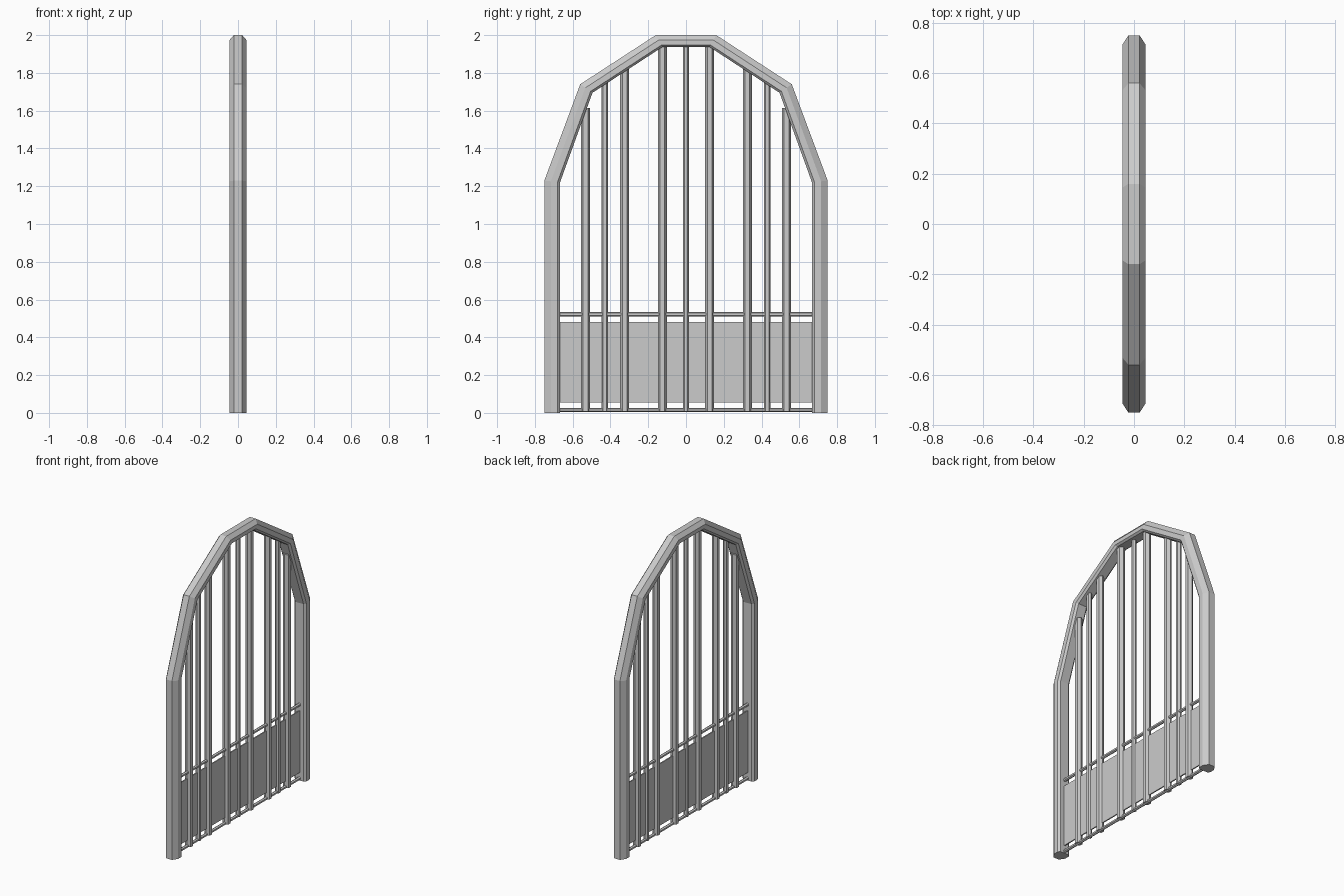
import bpy, bmesh, math
from mathutils import Matrix, Vector

if "Cube" in bpy.data.objects:
    bpy.data.objects.remove(bpy.data.objects["Cube"])

OUTER = [(0.75, 0.0), (0.75, 1.23), (0.56, 1.74), (0.16, 2.0)]
INNER = [(0.667, 0.0), (0.667, 1.22), (0.495, 1.695), (0.125, 1.937)]


def finish(name, bm):
    bmesh.ops.recalc_face_normals(bm, faces=bm.faces)
    me = bpy.data.meshes.new(name)
    bm.to_mesh(me)
    bm.free()
    ob = bpy.data.objects.new(name, me)
    bpy.context.collection.objects.link(ob)
    return ob


def both_sides(pts):
    return [(-y, z) for y, z in pts] + list(reversed(pts))


# arched frame: bevelled octagonal section mitred along the arch
def arch_frame():
    half = [(0.0, 0.022), (0.42, 0.045), (0.84, 0.045), (1.0, 0.032)]
    section = half + [(t, -x) for t, x in reversed(half)]
    bm = bmesh.new()
    rings = []
    for o, i in zip(both_sides(OUTER), both_sides(INNER)):
        o, i = Vector(o), Vector(i)
        ring = []
        for t, x in section:
            p = o.lerp(i, t)
            ring.append(bm.verts.new((x, p.x, p.y)))
        rings.append(ring)
    n = len(section)
    for a, b in zip(rings, rings[1:]):
        for k in range(n):
            bm.faces.new((a[k], a[(k + 1) % n], b[(k + 1) % n], b[k]))
    bm.faces.new(rings[0])
    bm.faces.new(rings[-1])
    finish("arched_frame", bm)


# height of the frame underside at a given y
def arch_height(y):
    y = abs(y)
    for (y0, z0), (y1, z1) in zip(INNER[1:], INNER[2:]):
        if y1 <= y <= y0:
            return z0 + (z1 - z0) * (y0 - y) / (y0 - y1)
    return INNER[-1][1]


# hexagonal rod between two points, flat side facing x
def rod(name, a, b, r):
    a, b = Vector(a), Vector(b)
    bm = bmesh.new()
    bmesh.ops.create_cone(bm, cap_ends=True, segments=6, radius1=r, radius2=r,
                          depth=(b - a).length)
    if abs((b - a).z) > abs((b - a).y):
        rot = Matrix.Rotation(math.radians(30), 4, 'Z')
        flat = min(abs(v.co.y) for v in bm.verts)
        if max(v.co.y for v in bm.verts) > r * 0.95:
            rot = Matrix.Identity(4)
    else:
        rot = Matrix.Rotation(math.radians(90), 4, 'X')
    bmesh.ops.transform(bm, matrix=Matrix.Translation((a + b) / 2) @ rot, verts=bm.verts)
    finish(name, bm)


arch_frame()

# upright bars, alternating thick and thin
rod("centre_bar", (0, 0, 0.008), (0, 0, 1.95), 0.016)
for y, r in [(0.125, 0.024), (0.325, 0.024), (0.43, 0.017), (0.532, 0.024)]:
    for s in (-1, 1):
        rod("upright_bar", (0, s * y, 0.008), (0, s * y, arch_height(y) + 0.02), r)

# horizontal rails
for name, z in [("bottom_rail", 0.015), ("middle_rail", 0.522)]:
    rod(name, (0, -0.69, z), (0, 0.69, z), 0.011)

# lower panel
bm = bmesh.new()
bmesh.ops.create_cube(bm, size=1)
bmesh.ops.scale(bm, vec=(0.008, 1.35, 0.425), verts=bm.verts)
bmesh.ops.translate(bm, vec=(0, 0, 0.2675), verts=bm.verts)
finish("lower_panel", bm)
